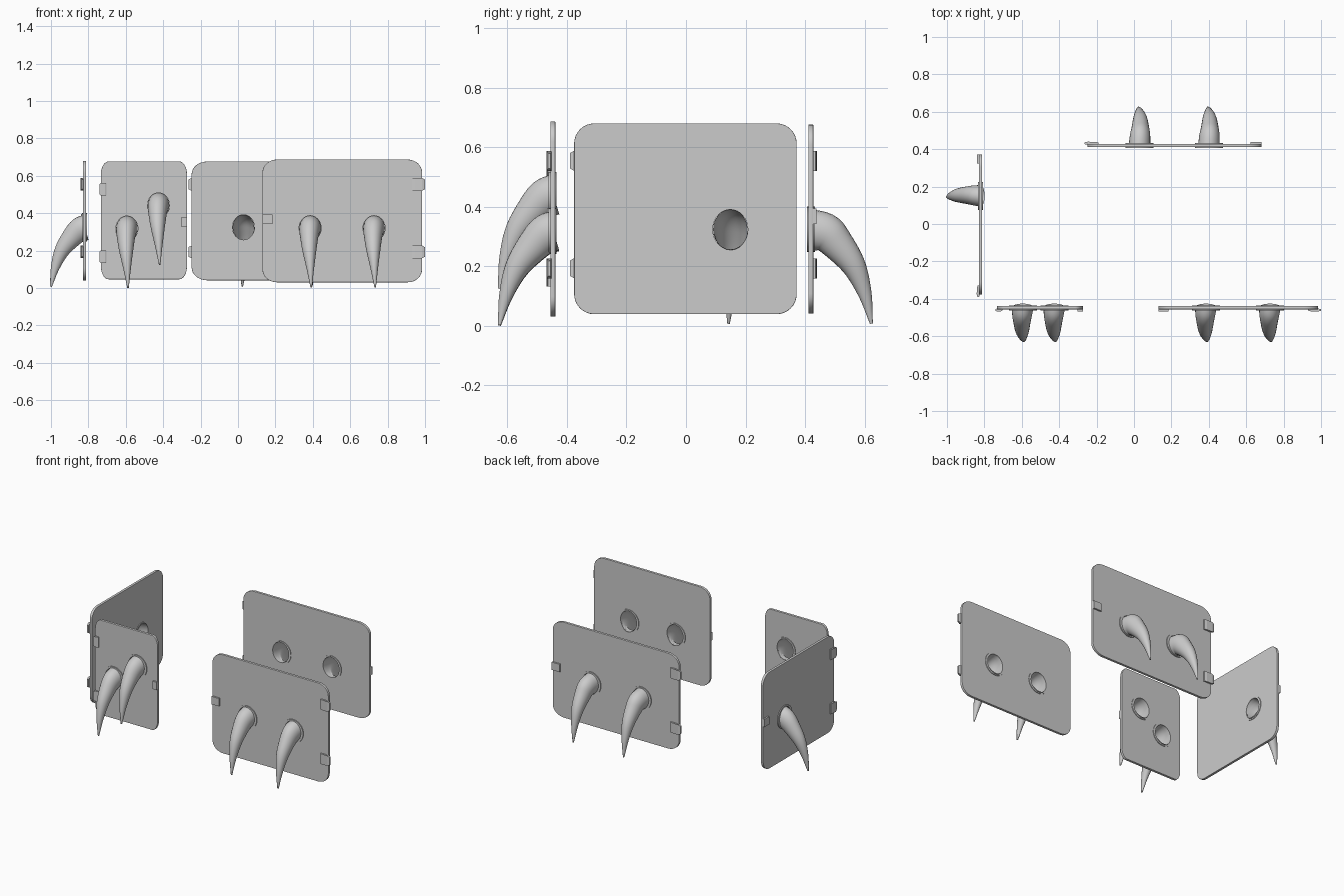
import bpy, bmesh
from math import pi, sin, cos
from mathutils import Matrix, Vector

if "Cube" in bpy.data.objects:
    bpy.data.objects.remove(bpy.data.objects["Cube"])

T = 0.017  # panel thickness
# horn stations: sideways, drop, outward, half height, half width
HORN = [(0, 0, -.017, .068, .058), (-.003, -.012, .015, .066, .055),
        (-.005, -.045, .052, .057, .049), (-.004, -.122, .111, .041, .037),
        (.001, -.217, .149, .023, .020), (.006, -.317, .171, .005, .004)]

# Parts are built flat: x along panel, y up, z outward; then stood up by a matrix.


def finish(obj, mat, smooth=True):
    obj.matrix_world = mat
    bpy.ops.object.select_all(action='DESELECT')
    obj.select_set(True)
    bpy.context.view_layer.objects.active = obj
    if obj.type == 'CURVE':
        bpy.ops.object.convert(target='MESH')
    if smooth:
        bpy.ops.object.shade_smooth_by_angle(angle=0.6)


def add_mesh(name, bm, mat, smooth=True):
    bmesh.ops.recalc_face_normals(bm, faces=bm.faces)
    me = bpy.data.meshes.new(name)
    bm.to_mesh(me)
    bm.free()
    obj = bpy.data.objects.new(name, me)
    bpy.context.collection.objects.link(obj)
    finish(obj, mat, smooth)


def loft(bm, rings, closed=False):
    loops = [[bm.verts.new(p) for p in r] for r in rings]
    n = len(loops[0])
    pairs = list(zip(loops, loops[1:] + ([loops[0]] if closed else [])))
    for a, b in pairs:
        for i in range(n):
            j = (i + 1) % n
            bm.faces.new((a[i], a[j], b[j], b[i]))
    return loops


def ellipse(cx, cy, rx, ry, n=32):
    return [(cx + rx * cos(2 * pi * i / n), cy + ry * sin(2 * pi * i / n)) for i in range(n)]


def plate(name, w, h, holes, mat):
    # rounded rectangle with round openings
    rx, ry = .09 * w, .068
    outline = []
    for k, (sx, sy) in enumerate([(1, 1), (-1, 1), (-1, -1), (1, -1)]):
        for i in range(9):
            a = k * pi / 2 + i * pi / 16
            outline.append((sx * (w / 2 - rx) + rx * cos(a), sy * (h / 2 - ry) + ry * sin(a)))
    cu = bpy.data.curves.new(name, 'CURVE')
    cu.dimensions = '2D'
    cu.fill_mode = 'BOTH'
    cu.extrude = T / 2 - .002
    cu.bevel_depth = .002
    cu.bevel_resolution = 1
    cu.offset = -.002
    for pts in [outline] + [ellipse(x, y, .064, .070) for x, y in holes]:
        sp = cu.splines.new('POLY')
        sp.points.add(len(pts) - 1)
        for p, (x, y) in zip(sp.points, pts):
            p.co = (x, y, 0, 1)
        sp.use_cyclic_u = True
    obj = bpy.data.objects.new(name, cu)
    bpy.context.collection.objects.link(obj)
    finish(obj, mat @ Matrix.Translation((0, 0, -T / 2)))


def collar(name, x, y, mat):
    bm = bmesh.new()
    prof = [(.059, .067, -.021), (.075, .076, -.021), (.075, .076, .006), (.059, .067, .006)]
    loft(bm, [[(px, py, z) for px, py in ellipse(x, y, rx, ry)] for rx, ry, z in prof], True)
    add_mesh(name, bm, mat)


def horn(name, x, y, shift, mat):
    # hollow curved horn, open at the panel side
    pts = [Vector(s) for s in HORN]
    for p in pts[1:]:
        p[2] += shift
    ext = [2 * pts[0] - pts[1]] + pts + [2 * pts[-1] - pts[-2]]
    stations = []
    for k in range(len(pts) - 1):
        a, b, c, d = ext[k:k + 4]
        for i in range(5):
            t = i / 5
            stations.append(.5 * (2 * b + (c - a) * t + (2 * a - 5 * b + 4 * c - d) * t * t
                                  + (3 * b - a - 3 * c + d) * t ** 3))
    stations.append(pts[-1])
    rings = []
    for k, s in enumerate(stations):
        q, p = stations[min(k + 1, len(stations) - 1)], stations[max(k - 1, 0)]
        tan = Vector((0, q[1] - p[1], q[2] - p[2])).normalized()
        up = Vector((0, 1, 0)) if k == 0 else Vector((0, tan.z, -tan.y))
        c = Vector((x + s[0], y + s[1], s[2]))
        rings.append([c + Vector((u, 0, 0)) + up * v for u, v in ellipse(0, 0, s[4], s[3], 24)])
    bm = bmesh.new()
    loops = loft(bm, rings)
    bm.faces.new(loops[-1])
    add_mesh(name, bm, mat)


def tab(name, prof, y, half, mat):
    # clip shape: side profile (x, z, half-height factor) extruded up and down
    bm = bmesh.new()
    a, b = loft(bm, [[(px, y + s * half * f, pz) for px, pz, f in prof] for s in (-1, 1)])
    bm.faces.new(a)
    bm.faces.new(b)
    add_mesh(name, bm, mat, False)


def panel(name, loc, turn, w, h, horns, shift=0, flip=1):
    mat = Matrix.Translation(loc) @ Matrix.Rotation(turn, 4, 'Z') @ Matrix.Rotation(pi / 2, 4, 'X')
    plate(name + "_plate", w, h, horns, mat)
    for i, (x, y) in enumerate(horns):
        collar(f"{name}_collar_{i + 1}", x, y, mat)
        horn(f"{name}_horn_{i + 1}", x, y, shift, mat)
    # two clips on one edge, one small catch on the other
    e = w / 2
    clip = [(e - .063 * w, -.004, 1), (e - .063 * w, .007, 1), (e - .045 * w, .011, 1),
            (e, .012, 1), (e + .019 * w, .008, .75), (e + .019 * w, -.001, .75), (e, -.004, 1)]
    catch = [(-e, -.004, 1), (-e, .011, 1), (-e + .064 * w, .011, 1), (-e + .064 * w, -.004, 1)]
    tmat = mat @ Matrix.Diagonal((flip, flip, 1, 1))
    tab(name + "_clip_upper", clip, .195, .034, tmat)
    tab(name + "_clip_lower", clip, -.166, .034, tmat)
    tab(name + "_catch", catch, .009, .026, tmat)


panel("front_left", (-.503, -.456, .362), 0, .460, .630, [(-.091, -.044), (.078, .080)], 0, -1)
panel("front_right", (.5575, -.456, .359), 0, .853, .656, [(-.172, -.039), (.170, -.039)])
panel("back", (.217, .428, .359), pi, .930, .635, [(-.183, -.034), (.188, -.034)], .024)
panel("left_side", (-.829, -.002, .360), -pi / 2, .748, .641, [(-.151, -.036)])
